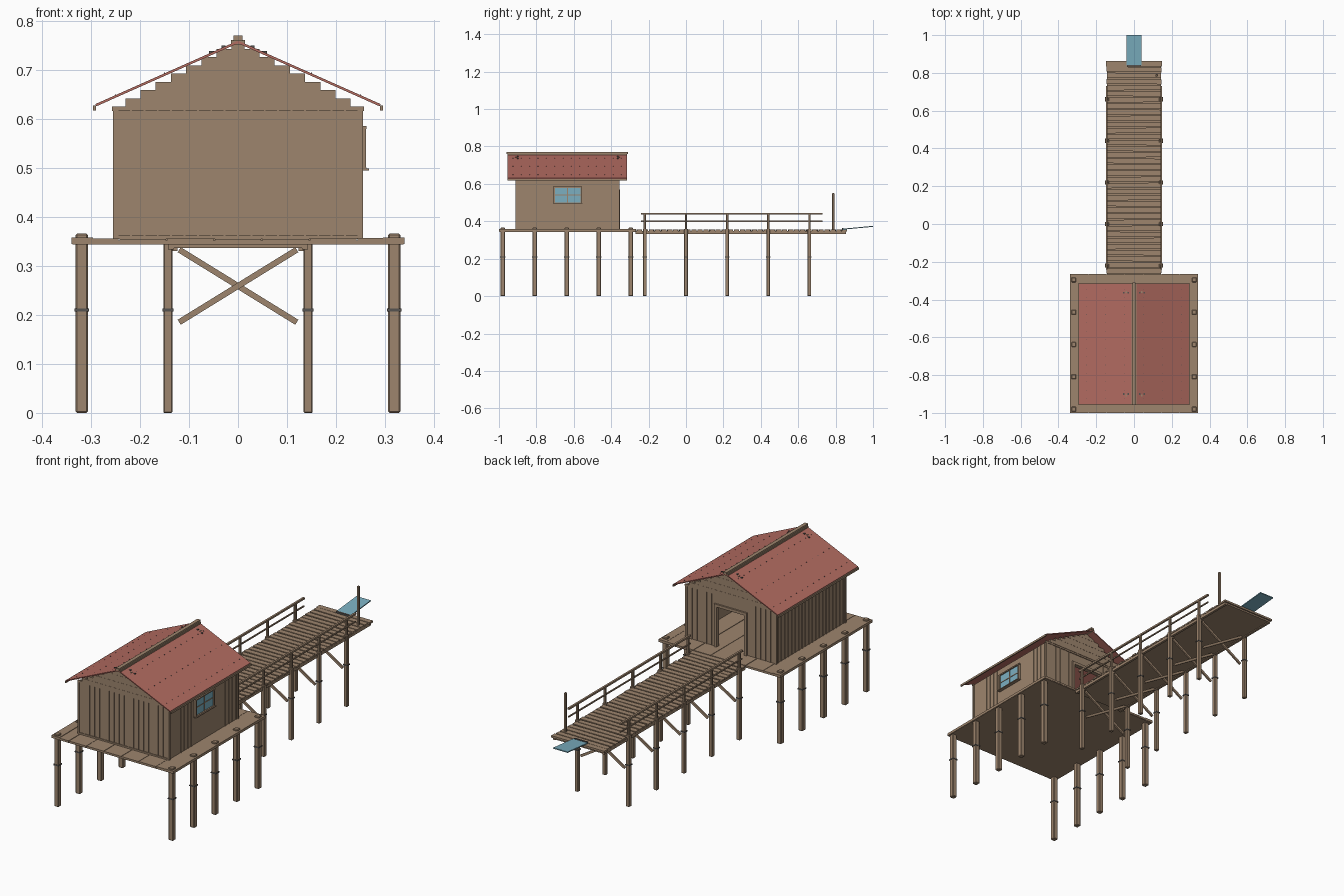
import bpy, bmesh, math, random
from mathutils import Vector, Matrix

random.seed(4)
if "Cube" in bpy.data.objects:
    bpy.data.objects.remove(bpy.data.objects["Cube"])


def material(name, rgb):
    m = bpy.data.materials.new(name)
    m.use_nodes = True
    m.diffuse_color = (*rgb, 1)
    m.node_tree.nodes["Principled BSDF"].inputs["Base Color"].default_value = (*rgb, 1)
    return m


WOOD = material("weathered wood", (0.34, 0.235, 0.155))
RED = material("faded red roof", (0.45, 0.15, 0.12))
BLUE = material("pale blue", (0.2, 0.43, 0.53))
IRON = material("dark iron", (0.09, 0.085, 0.08))


class Part:
    """Collects boxes and beams into one mesh object."""

    def __init__(self, name, mat, bevel=0):
        self.name, self.mat, self.bevel = name, mat, bevel
        self.bm = bmesh.new()

    def box(self, x0, x1, y0, y1, z0, z1):
        size = Matrix.Diagonal((x1 - x0, y1 - y0, z1 - z0, 1))
        mid = Matrix.Translation(((x0 + x1) / 2, (y0 + y1) / 2, (z0 + z1) / 2))
        bmesh.ops.create_cube(self.bm, size=1, matrix=mid @ size)

    def post(self, x, y, z0, z1, w):
        self.box(x - w / 2, x + w / 2, y - w / 2, y + w / 2, z0, z1)

    def beam(self, a, b, w, h):
        a, b = Vector(a), Vector(b)
        d = b - a
        rot = d.to_track_quat("Y", "Z").to_matrix().to_4x4()
        size = Matrix.Diagonal((w, d.length, h, 1))
        bmesh.ops.create_cube(self.bm, size=1, matrix=Matrix.Translation((a + b) / 2) @ rot @ size)

    def done(self):
        me = bpy.data.meshes.new(self.name)
        self.bm.to_mesh(me)
        self.bm.free()
        me.materials.append(self.mat)
        ob = bpy.data.objects.new(self.name, me)
        bpy.context.collection.objects.link(ob)
        if self.bevel:
            mod = ob.modifiers.new("bevel", "BEVEL")
            mod.width, mod.segments = self.bevel, 1
        return ob


SIDES = (-1, 1)
DECK_Y = [-0.98 + 0.171 * i for i in range(5)]
WALK_Y = [-0.22 + 0.22 * i for i in range(5)]

# pilings and their iron bands
piles = Part("deck_pilings", WOOD, 0.003)
walk_posts = Part("walkway_posts", WOOD, 0.002)
bands = Part("iron_bands", IRON)
for s in SIDES:
    for y in DECK_Y:
        piles.post(s * 0.319, y, 0, 0.366, 0.025)
        bands.post(s * 0.319, y, 0.207, 0.213, 0.029)
    for y in WALK_Y:
        walk_posts.post(s * 0.143, y, 0, 0.36, 0.019)
        walk_posts.post(s * 0.143, y, 0.35, 0.44, 0.012)
        bands.post(s * 0.143, y, 0.207, 0.213, 0.023)
for p in (piles, walk_posts, bands):
    p.done()

# crossed braces between walkway posts
braces = Part("cross_braces", WOOD)
for y in WALK_Y:
    for s in SIDES:
        braces.beam((s * -0.12, y + s * 0.004, 0.333), (s * 0.12, y + s * 0.004, 0.185), 0.008, 0.012)
        braces.box(s * 0.13 - 0.007, s * 0.13 + 0.007, y - 0.006, y + 0.006, 0.33, 0.342)
braces.done()

# house deck: solid base with planks running front to back
deck = Part("house_deck", WOOD)
deck.box(-0.338, 0.338, -0.998, -0.268, 0.344, 0.352)
w = 0.68 / 7
for i in range(7):
    x = -0.34 + i * w
    deck.box(x + 0.0012, x + w - 0.0012, -1, -0.266, 0.346, 0.355 + random.uniform(0, 0.002))
for s in SIDES:
    deck.box(s * 0.318 - 0.022, s * 0.318 + 0.022, -1, -0.266, 0.345, 0.358)
deck.done()

# walkway: base, side beams and uneven cross planks
base = Part("walkway_base", WOOD)
base.box(-0.14, 0.14, -0.27, 0.855, 0.337, 0.347)
for s in SIDES:
    base.box(s * 0.137 - 0.006, s * 0.137 + 0.006, -0.27, 0.855, 0.333, 0.346)
base.done()
planks = Part("walkway_planks", WOOD)
pitch = 1.10 / 34
for i in range(34):
    y = -0.265 + i * pitch
    r = 0.142 + random.uniform(0, 0.006)
    tilt = random.uniform(-0.0025, 0.0025)
    planks.beam((-r, y + pitch / 2 - tilt, 0.351), (r, y + pitch / 2 + tilt, 0.351), pitch - 0.006, 0.008)
planks.box(-0.148, 0.148, 0.835, 0.862, 0.345, 0.355)
planks.done()

# handrails
rails = Part("handrails", WOOD)
for s in SIDES:
    rails.box(s * 0.144 - 0.005, s * 0.144 + 0.005, -0.24, 0.73, 0.436, 0.445)
    rails.box(s * 0.144 - 0.003, s * 0.144 + 0.003, -0.24, 0.73, 0.397, 0.403)
rails.done()

# mooring pole and boarding ramp
pole = Part("mooring_pole", WOOD, 0.002)
pole.post(0.12, 0.787, 0.35, 0.55, 0.012)
pole.done()
ramp = Part("boarding_ramp", BLUE)
ramp.beam((0, 0.84, 0.358), (0, 1.0, 0.373), 0.08, 0.005)
ramp.done()
hinge = Part("ramp_hinge", IRON)
hinge.box(-0.036, 0.036, 0.833, 0.842, 0.354, 0.363)
hinge.done()

# house walls, with a doorway in the back one
F, B, X, Z0, Z1 = -0.908, -0.36, 0.25, 0.355, 0.622
walls = Part("house_walls", WOOD)
walls.box(-X, X, F, F + 0.012, Z0, Z1)
for s in SIDES:
    walls.box(s * 0.244 - 0.006, s * 0.244 + 0.006, F, B, Z0, Z1)
    walls.box(min(s * 0.08, s * X), max(s * 0.08, s * X), B - 0.012, B, Z0, Z1)
walls.box(-0.08, 0.08, B - 0.012, B, 0.56, Z1)
walls.done()

# battens over the board seams
battens = Part("wall_battens", WOOD)
step = 0.0273
for i in range(-9, 10):
    x = i * step
    battens.box(x - 0.002, x + 0.002, F - 0.003, F, Z0, Z1)
    if abs(x) > 0.1:
        battens.box(x - 0.002, x + 0.002, B, B + 0.003, Z0, Z1)
for i in range(20):
    y = F + 0.014 + i * step
    battens.box(-X - 0.003, -X, y - 0.002, y + 0.002, Z0, Z1)
    if -0.83 < y < -0.715 or y > -0.46:
        battens.box(X, X + 0.003, y - 0.002, y + 0.002, Z0, Z1)
for s in SIDES:
    for y in (F, B):
        battens.post(s * 0.251, y, Z0, Z1, 0.009)
for y in (F, B):
    battens.box(-0.257, 0.257, y - 0.004, y + 0.004, 0.616, 0.625)
battens.box(-0.255, 0.255, F - 0.004, F, 0.355, 0.363)
battens.done()

# stepped gable boards
gables = Part("gable_boards", WOOD)
for y in (F, B):
    for i in range(8):
        r, z = 0.23 - 0.031 * i, 0.625 + 0.0169 * i
        gables.box(-r, r, y - 0.006 + 0.0008 * (i % 2), y + 0.006 - 0.0008 * (i % 2), z - 0.001, z + 0.0166)
gables.done()

# door frame
frame = Part("door_frame", WOOD)
for s in SIDES:
    frame.box(s * 0.084 - 0.007, s * 0.084 + 0.007, B - 0.014, B + 0.008, Z0, 0.57)
frame.box(-0.091, 0.091, B - 0.014, B + 0.008, 0.557, 0.571)
frame.done()

# window: glass, frame, glazing bars and sill
glass = Part("window_glass", BLUE)
glass.box(X, X + 0.005, -0.7, -0.565, 0.5, 0.58)
glass.done()
surround = Part("window_frame", WOOD)
for y in (-0.704, -0.561):
    surround.box(X, X + 0.011, y - 0.004, y + 0.004, 0.496, 0.584)
for z in (0.498, 0.582):
    surround.box(X, X + 0.012, -0.71, -0.555, z - 0.003, z + 0.003)
surround.box(X, X + 0.017, -0.712, -0.553, 0.495, 0.499)
surround.box(X, X + 0.007, -0.635, -0.63, 0.5, 0.58)
surround.box(X, X + 0.007, -0.7, -0.565, 0.538, 0.542)
surround.done()

# roof sheets, eave trims, ridge and nails
roof = Part("roof_sheets", RED)
eaves = Part("eave_trims", WOOD)
nails = Part("roof_nails", IRON)
RY0, RY1 = -0.955, -0.315
ridge_z, eave_x, eave_z = 0.757, 0.29, 0.628
slope = math.atan2(ridge_z - eave_z, eave_x)
for s in SIDES:
    mid = Matrix.Translation((s * eave_x / 2, (RY0 + RY1) / 2, (ridge_z + eave_z) / 2))
    size = Matrix.Diagonal((math.hypot(eave_x, ridge_z - eave_z), RY1 - RY0, 0.005, 1))
    bmesh.ops.create_cube(roof.bm, size=1, matrix=mid @ Matrix.Rotation(s * slope, 4, "Y") @ size)
    eaves.beam((s * 0.293, RY0, 0.622), (s * 0.293, RY1, 0.622), 0.006, 0.01)
    for x in (0.05, 0.15, 0.25):
        z = ridge_z - x * math.tan(slope) + 0.003
        for i in range(14):
            nails.post(s * x, RY0 + 0.03 + i * 0.0446, z - 0.002, z + 0.0012, 0.003)
    for y in (-0.9, -0.365):
        for x in (0.03, 0.055):
            z = ridge_z - x * math.tan(slope) + 0.003
            nails.post(s * x, y, z - 0.003, z + 0.003, 0.008)
for p in (roof, eaves, nails):
    p.done()
ridge = Part("ridge_cap", WOOD)
ridge.box(-0.014, 0.014, RY0, RY1, 0.752, 0.761)
ridge.box(-0.009, 0.009, RY0 - 0.004, RY1 + 0.004, 0.759, 0.77)
ridge.done()
